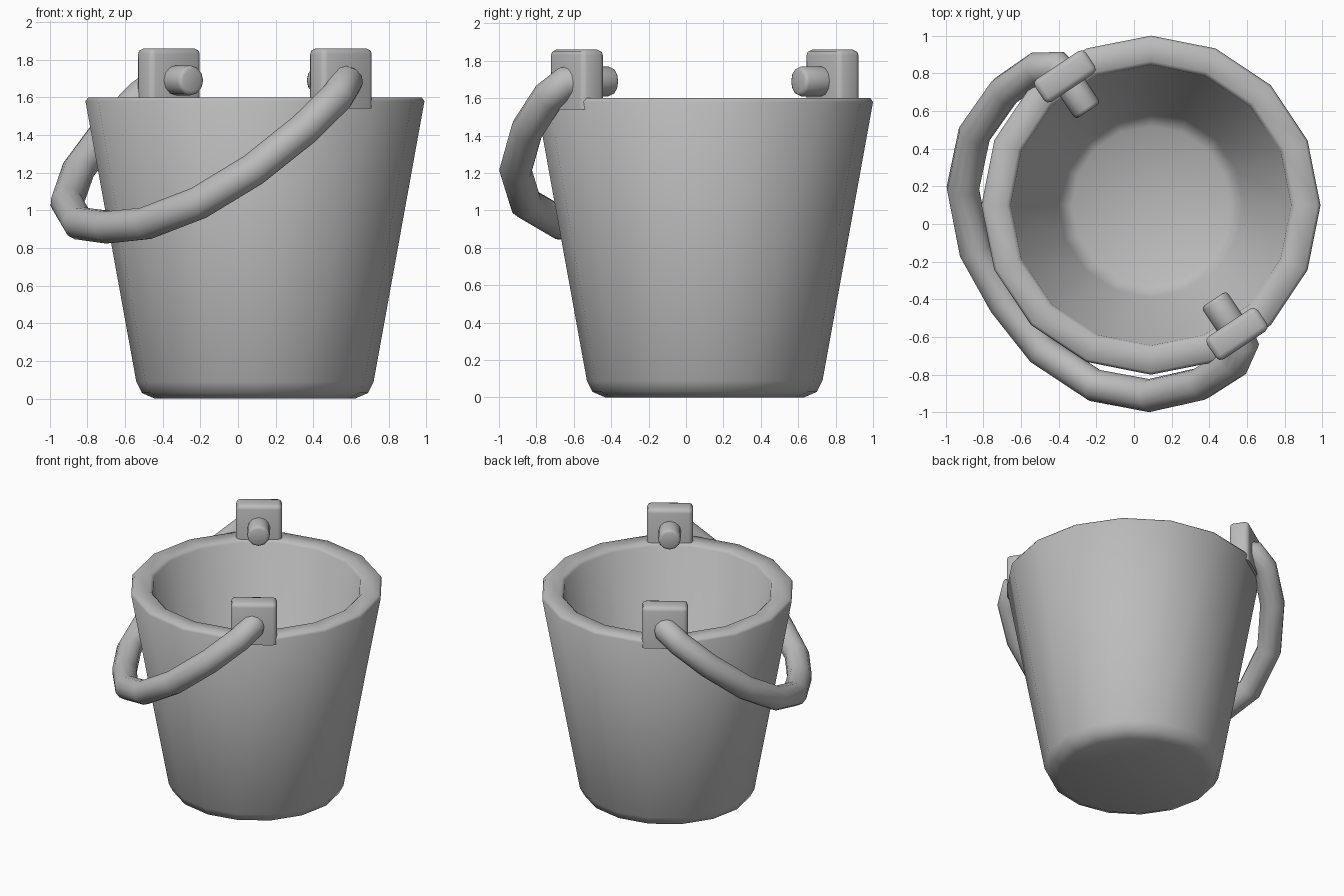
import bpy, bmesh, math
from mathutils import Vector, Matrix

if "Cube" in bpy.data.objects:
    bpy.data.objects.remove(bpy.data.objects["Cube"])

CENTRE = Vector((0.09, 0.1, 0))
TURN = math.radians(-56.25)          # heading of the handle's pivot axis
FRAME = Matrix.Translation(CENTRE) @ Matrix.Rotation(TURN, 4, 'Z')
PIVOT_Z = 1.69
SLOPE = 0.834                        # how steeply the handle hangs

grey = bpy.data.materials.new("plain_grey")
grey.use_nodes = True
colour = (0.5, 0.5, 0.5, 1)
grey.diffuse_color = colour
grey.node_tree.nodes["Principled BSDF"].inputs["Base Color"].default_value = colour


def finish(ob, angle):
    ob.data.materials.append(grey)
    bpy.ops.object.select_all(action='DESELECT')
    ob.select_set(True)
    bpy.context.view_layer.objects.active = ob
    bpy.ops.object.shade_smooth_by_angle(angle=math.radians(angle))


def add_object(name, bm, matrix, angle):
    bmesh.ops.recalc_face_normals(bm, faces=bm.faces)
    mesh = bpy.data.meshes.new(name)
    bm.to_mesh(mesh)
    bm.free()
    mesh.transform(matrix)
    ob = bpy.data.objects.new(name, mesh)
    bpy.context.collection.objects.link(ob)
    finish(ob, angle)
    return ob


# Bucket: one closed wall profile turned in sixteen steps
profile = [(0, 0), (0.53, 0), (0.6, 0.03), (0.63, 0.09), (0.9, 1.58),
           (0.885, 1.6), (0.765, 1.6), (0.745, 1.58), (0.49, 0.19),
           (0.42, 0.14), (0, 0.14)]
bm = bmesh.new()
verts = [bm.verts.new((r, 0, z)) for r, z in profile]
edges = [bm.edges.new(pair) for pair in zip(verts, verts[1:])]
bmesh.ops.spin(bm, geom=verts + edges, cent=(0, 0, 0), axis=(0, 0, 1),
               angle=math.tau, steps=16)
bmesh.ops.remove_doubles(bm, verts=bm.verts, dist=0.001)
add_object("bucket", bm, Matrix.Translation(CENTRE), 80)

# Brackets on the rim and the pegs through them
for side, label in ((1, "front"), (-1, "back")):
    bm = bmesh.new()
    bmesh.ops.create_cube(bm, size=1, matrix=Matrix.Translation((side * 0.822, 0, 1.7))
                          @ Matrix.Diagonal((0.145, 0.325, 0.32, 1)))
    upper = [e for e in bm.edges if max(v.co.z for v in e.verts) > 1.8]
    bmesh.ops.bevel(bm, geom=upper, offset=0.03, segments=2, profile=0.5,
                    affect='EDGES')
    add_object(label + "_bracket", bm, FRAME, 60)

    bm = bmesh.new()
    bmesh.ops.create_cone(bm, cap_ends=True, segments=12, radius1=0.08,
                          radius2=0.08, depth=0.22,
                          matrix=Matrix.Translation((side * 0.71, 0, PIVOT_Z))
                          @ Matrix.Rotation(math.pi / 2, 4, 'Y'))
    rims = [e for e in bm.edges if abs(e.verts[0].co.x - e.verts[1].co.x) < 0.01]
    bmesh.ops.bevel(bm, geom=rims, offset=0.02, segments=2, profile=0.5,
                    affect='EDGES')
    add_object(label + "_peg", bm, FRAME, 60)

# Handle: a tube hanging to one side, mirrored about its lowest point
half = [(0.82, 0), (0.89, 0.01), (0.94, 0.1), (0.935, 0.31), (0.835, 0.57),
        (0.63, 0.78), (0.32, 0.91)]
path = half + [(0, 0.935)] + [(-u, v) for u, v in reversed(half)]
curve = bpy.data.curves.new("handle", 'CURVE')
curve.dimensions = '3D'
curve.bevel_depth = 0.088
curve.bevel_resolution = 4
curve.use_fill_caps = True
spline = curve.splines.new('POLY')
spline.points.add(len(path) - 1)
for point, (u, v) in zip(spline.points, path):
    point.co = (*(FRAME @ Vector((u, -v, PIVOT_Z - SLOPE * v))), 1)
handle = bpy.data.objects.new("handle", curve)
bpy.context.collection.objects.link(handle)
bpy.context.view_layer.objects.active = handle
handle.select_set(True)
bpy.ops.object.convert(target='MESH')
finish(bpy.context.view_layer.objects.active, 60)
